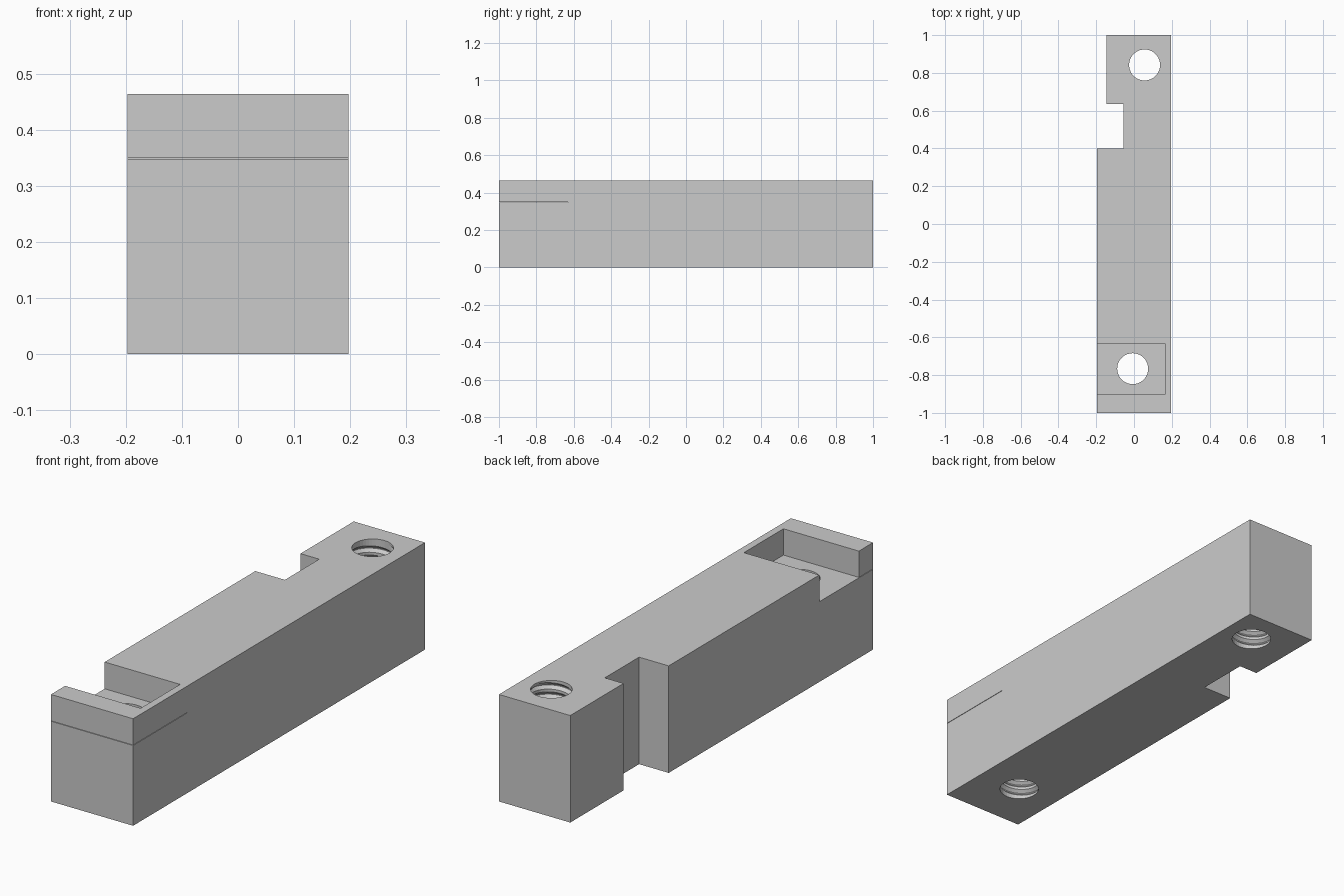
import bpy, bmesh, math

cube = bpy.data.objects.get("Cube")
if cube:
    bpy.data.objects.remove(cube, do_unlink=True)

HALF_W, HEIGHT, FLOOR = 0.197, 0.464, 0.348
GREY = (0.6, 0.6, 0.6, 1)

mat = bpy.data.materials.new("plain grey")
mat.use_nodes = True
mat.diffuse_color = GREY
mat.node_tree.nodes["Principled BSDF"].inputs["Base Color"].default_value = GREY


def finish(name, bm):
    bmesh.ops.recalc_face_normals(bm, faces=bm.faces[:])
    mesh = bpy.data.meshes.new(name)
    bm.to_mesh(mesh)
    bm.free()
    mesh.materials.append(mat)
    obj = bpy.data.objects.new(name, mesh)
    bpy.context.collection.objects.link(obj)
    return obj


def prism(name, outline, z0, z1):
    bm = bmesh.new()
    face = bm.faces.new([bm.verts.new((x, y, z0)) for x, y in outline])
    top = bmesh.ops.extrude_face_region(bm, geom=[face])["geom"]
    verts = [v for v in top if isinstance(v, bmesh.types.BMVert)]
    bmesh.ops.translate(bm, verts=verts, vec=(0, 0, z1 - z0))
    return finish(name, bm)


def box(name, x0, x1, y0, y1, z0, z1):
    return prism(name, [(x0, y0), (x1, y0), (x1, y1), (x0, y1)], z0, z1)


def threaded_cutter(name, cx, cy, top, radius=0.082, depth=0.013, pitch=0.04, seg=40):
    """Closed screw shape whose groove fades out near both hole mouths."""
    bm = bmesh.new()
    turns = math.ceil((top + 0.2) / pitch)
    profile = [(0, 0), (0.3, 0), (0.6, 1), (0.7, 1)]   # share of pitch, share of depth
    rows = []
    for i in range(turns * seg + 1):
        a = 2 * math.pi * i / seg
        row = []
        for along, deep in profile:
            z = -0.1 + pitch * (i / seg + along)
            fade = max(0, min(1, (min(z, top - z) - 0.012) / 0.01))
            r = radius + depth * deep * fade
            row.append(bm.verts.new((cx + r * math.cos(a), cy + r * math.sin(a), z)))
        rows.append(row)
    last = len(rows) - 1 - seg
    for i in range(last):
        here = rows[i] + [rows[i + seg][0]]
        there = rows[i + 1] + [rows[i + 1 + seg][0]]
        for j in range(len(profile)):
            bm.faces.new((here[j], there[j], there[j + 1], here[j + 1]))
    # Fan caps close the two helical ends
    for start, z in ((0, -0.15), (last, -0.05 + pitch * (turns + 1))):
        rim = [rows[start + k][0] for k in range(seg + 1)] + rows[start][:0:-1]
        hub = bm.verts.new((cx, cy, z))
        for k in range(len(rim)):
            bm.faces.new((rim[k], rim[(k + 1) % len(rim)], hub))
    return finish(name, bm)


# Long bar with a stepped back end and a side notch
body = prism("bar", [
    (-HALF_W, -1), (HALF_W, -1), (HALF_W, 1), (-0.145, 1),
    (-0.145, 0.635), (-0.055, 0.635), (-0.055, 0.4), (-HALF_W, 0.4)], 0, HEIGHT)

# Pocket open to one side, fine slit under its rim, two threaded holes
cutters = [
    box("pocket_cutter", -0.3, 0.165, -0.903, -0.632, FLOOR, 0.6),
    box("slit_cutter", -0.3, 0.3, -1.1, -0.632, FLOOR, FLOOR + 0.002),
    threaded_cutter("front_hole_cutter", -0.007, -0.766, FLOOR),
    threaded_cutter("back_hole_cutter", 0.056, 0.842, HEIGHT),
]
bpy.context.view_layer.objects.active = body
for cutter in cutters:
    mod = body.modifiers.new(cutter.name, 'BOOLEAN')
    mod.operation = 'DIFFERENCE'
    mod.solver = 'EXACT'
    mod.object = cutter
    bpy.ops.object.modifier_apply(modifier=mod.name)
for cutter in cutters:
    bpy.data.objects.remove(cutter, do_unlink=True)
